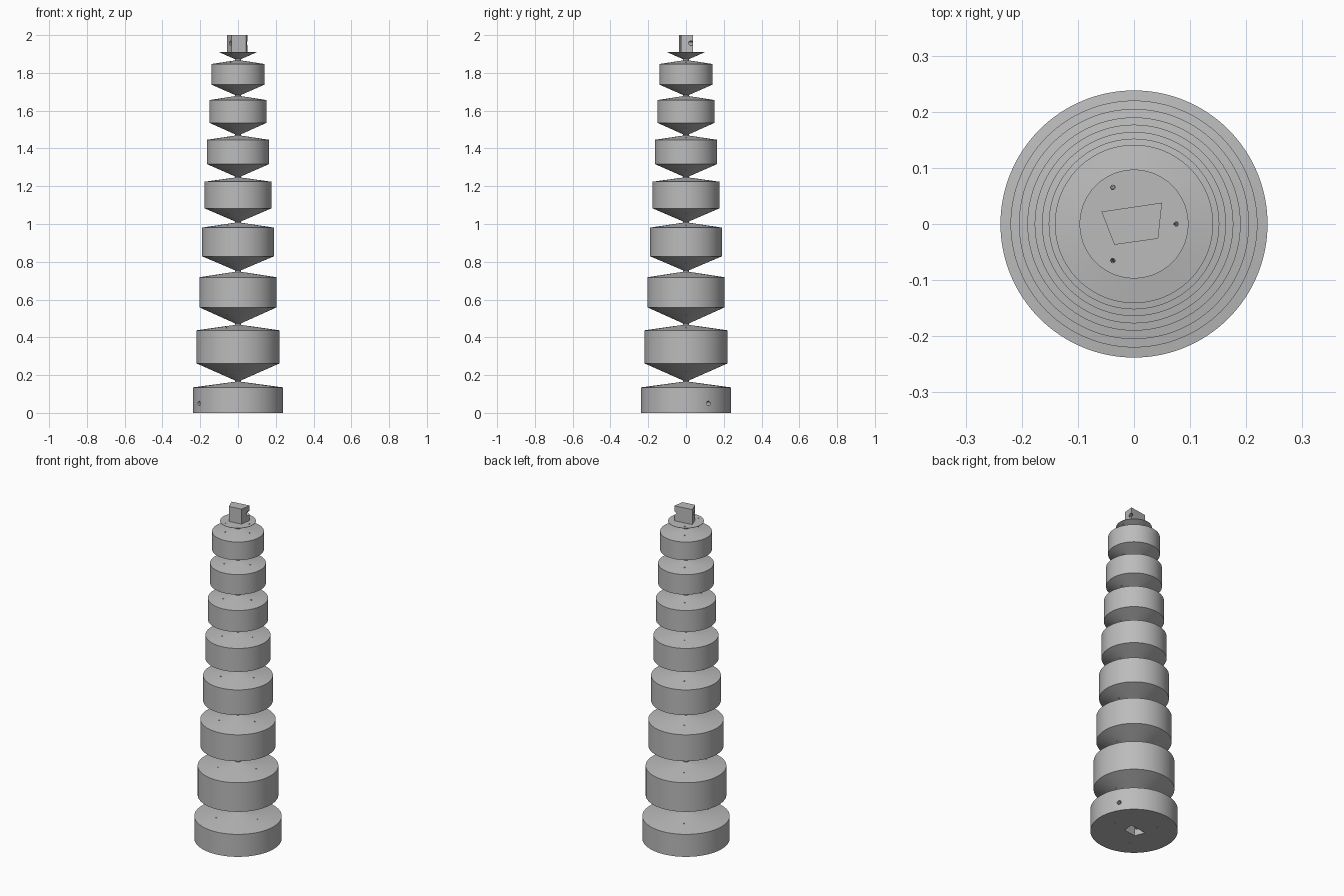
import bpy, bmesh
from math import sin, cos, pi, radians
from mathutils import Vector

cube = bpy.data.objects.get("Cube")
if cube:
    bpy.data.objects.remove(cube, do_unlink=True)

grey = bpy.data.materials.new("plain_grey")
grey.use_nodes = True
colour = (0.5, 0.5, 0.5, 1)
grey.diffuse_color = colour
grey.node_tree.nodes["Principled BSDF"].inputs["Base Color"].default_value = colour

NECK = 0.016
SIDES = 128


def finish(name, bm):
    bmesh.ops.recalc_face_normals(bm, faces=bm.faces)
    mesh = bpy.data.meshes.new(name)
    bm.to_mesh(mesh)
    bm.free()
    mesh.materials.append(grey)
    obj = bpy.data.objects.new(name, mesh)
    bpy.context.collection.objects.link(obj)
    return obj


def lathe(name, profile):
    """Closed solid of revolution from (radius, z) points, capped at both ends."""
    bm = bmesh.new()
    rings = [[bm.verts.new((r * cos(2 * pi * i / SIDES), r * sin(2 * pi * i / SIDES), z))
              for i in range(SIDES)] for r, z in profile]
    for low, high in zip(rings, rings[1:]):
        for i in range(SIDES):
            j = (i + 1) % SIDES
            bm.faces.new((low[i], low[j], high[j], high[i]))
    bm.faces.new(rings[0][::-1])
    bm.faces.new(rings[-1])
    return finish(name, bm)


def prism(name, outline, z0, z1):
    bm = bmesh.new()
    face = bm.faces.new([bm.verts.new((x, y, z0)) for x, y in outline])
    top = bmesh.ops.extrude_face_region(bm, geom=[face])["geom"]
    bmesh.ops.translate(bm, vec=(0, 0, z1 - z0),
                        verts=[v for v in top if isinstance(v, bmesh.types.BMVert)])
    return finish(name, bm)


def rod(name, start, end, radius, sides):
    """Cylinder between two points, used as a drill."""
    start, end = Vector(start), Vector(end)
    axis = end - start
    bm = bmesh.new()
    bmesh.ops.create_cone(bm, cap_ends=True, segments=sides, radius1=radius,
                          radius2=radius, depth=axis.length)
    bm.transform(axis.to_track_quat("Z", "Y").to_matrix().to_4x4())
    bmesh.ops.translate(bm, vec=(start + end) / 2, verts=bm.verts)
    obj = finish(name, bm)
    obj.hide_render = True
    return obj


def select(obj):
    bpy.ops.object.select_all(action="DESELECT")
    obj.select_set(True)
    bpy.context.view_layer.objects.active = obj


def cut(obj, cutters):
    select(obj)
    for cutter in cutters:
        mod = obj.modifiers.new("cut", "BOOLEAN")
        mod.operation = "DIFFERENCE"
        mod.solver = "EXACT"
        mod.object = cutter
        bpy.ops.object.modifier_apply(modifier=mod.name)


# Drills: three converging cord channels and two cross pins
cords = []
for k in range(3):
    a = 2 * pi * k / 3
    low, high = 0.135, 0.074
    cords.append(rod("cord_drill", (low * cos(a), low * sin(a), -0.02),
                     (high * cos(a), high * sin(a), 1.95), 0.004, 12))


def pin(z):
    x, y = 0.3 * cos(radians(30)), 0.3 * sin(radians(30))
    return rod("pin_drill", (-x, -y, z), (x, y, z), 0.012, 24)


base_pin, key_pin = pin(0.05), pin(1.957)

# Base with a socket shaped like the tip key
key_outline = [(-0.058, 0.022), (-0.035, -0.037), (0.043, -0.026), (0.05, 0.038)]
base = lathe("base", [(0.238, 0), (0.238, 0.135), (NECK, 0.165), (NECK, 0.172)])
socket = prism("socket_cutter", [(x * 1.02, y * 1.02) for x, y in key_outline], -0.02, 0.095)
socket.hide_render = True
cut(base, cords + [socket, base_pin])
parts = [base]

# Segments: radius, cone bottom, wall bottom, wall top, cone top
segments = [
    (0.220, 0.172, 0.262, 0.437, 0.466),
    (0.205, 0.474, 0.559, 0.718, 0.747),
    (0.190, 0.755, 0.829, 0.981, 1.007),
    (0.177, 1.014, 1.083, 1.224, 1.246),
    (0.164, 1.252, 1.317, 1.446, 1.468),
    (0.152, 1.475, 1.536, 1.656, 1.677),
    (0.141, 1.683, 1.738, 1.847, 1.866),
]
next_starts = [s[1] for s in segments[1:]] + [1.873]
for n, ((r, z0, z1, z2, z3), z4) in enumerate(zip(segments, next_starts), 1):
    seg = lathe(f"segment_{n}", [(NECK, z0), (r, z1), (r, z2), (NECK, z3), (NECK, z4)])
    cut(seg, cords)
    parts.append(seg)

# Tip flange and key block
flange = lathe("tip_flange", [(NECK, 1.873), (0.097, 1.908), (0.097, 1.91)])
cut(flange, cords)
key = prism("tip_key", key_outline, 1.908, 2.0)
cut(key, [key_pin])
parts += [flange, key]

for helper in cords + [socket, base_pin, key_pin]:
    bpy.data.objects.remove(helper, do_unlink=True)
for part in parts:
    select(part)
    bpy.ops.object.shade_smooth_by_angle(angle=radians(20))
